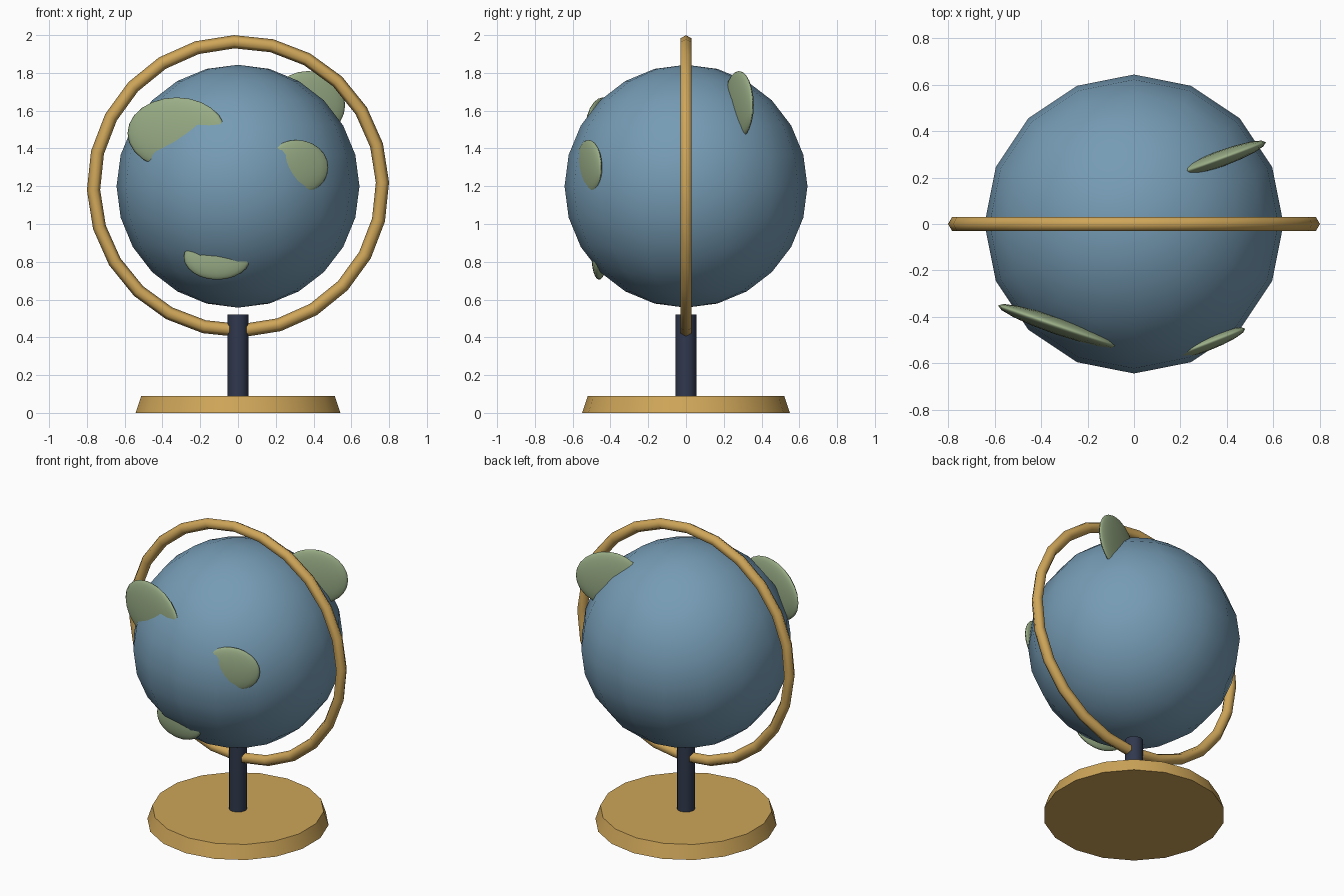
import bpy
from math import radians

if "Cube" in bpy.data.objects:
    bpy.data.objects.remove(bpy.data.objects["Cube"])


def material(name, rgb):
    m = bpy.data.materials.new(name)
    m.diffuse_color = (*rgb, 1)
    m.use_nodes = True
    m.node_tree.nodes["Principled BSDF"].inputs["Base Color"].default_value = m.diffuse_color
    return m


BLUE = material("ocean_blue", (0.18, 0.33, 0.46))
GREEN = material("land_green", (0.32, 0.42, 0.24))
GOLD = material("brass", (0.62, 0.38, 0.10))
NAVY = material("dark_navy", (0.03, 0.04, 0.075))


def finish(name, mat, angle=None):
    ob = bpy.context.object
    ob.name = name
    ob.data.materials.append(mat)
    if angle:
        bpy.ops.object.shade_smooth_by_angle(angle=radians(angle))
    else:
        bpy.ops.object.shade_smooth()
    return ob


# Tapered round base
bpy.ops.mesh.primitive_cone_add(vertices=18, radius1=0.55, radius2=0.52,
                                depth=0.09, location=(0, 0, 0.045))
finish("base", GOLD, 35)

# Short post
bpy.ops.mesh.primitive_cylinder_add(vertices=12, radius=0.056, depth=0.44,
                                    location=(0, 0, 0.30))
finish("post", NAVY, 35)

# Globe ball
bpy.ops.mesh.primitive_uv_sphere_add(segments=16, ring_count=12, radius=0.643,
                                     location=(0, 0, 1.2))
finish("globe", BLUE)

# Upright ring around the globe
bpy.ops.mesh.primitive_torus_add(major_segments=24, minor_segments=6,
                                 major_radius=0.765, minor_radius=0.035,
                                 location=(0, 0, 1.2),
                                 rotation=(radians(90), radians(-1.5), 0))
finish("meridian_ring", GOLD)

# Land masses: flattened upright ellipsoids sunk into the globe
# (centre, half sizes, turn about z)
LANDS = [
    ((-0.325, -0.44, 1.48), (0.275, 0.037, 0.19), -19),
    ((0.31, -0.515, 1.30), (0.18, 0.032, 0.145), 21),
    ((-0.11, -0.46, 0.825), (0.178, 0.037, 0.12), -5),
    ((0.37, 0.28, 1.63), (0.21, 0.035, 0.18), 20),
]
for i, (loc, size, turn) in enumerate(LANDS, 1):
    bpy.ops.mesh.primitive_uv_sphere_add(segments=16, ring_count=12, radius=1,
                                         location=loc,
                                         rotation=(0, 0, radians(turn)))
    bpy.context.object.scale = size
    finish(f"land_{i}", GREEN)
